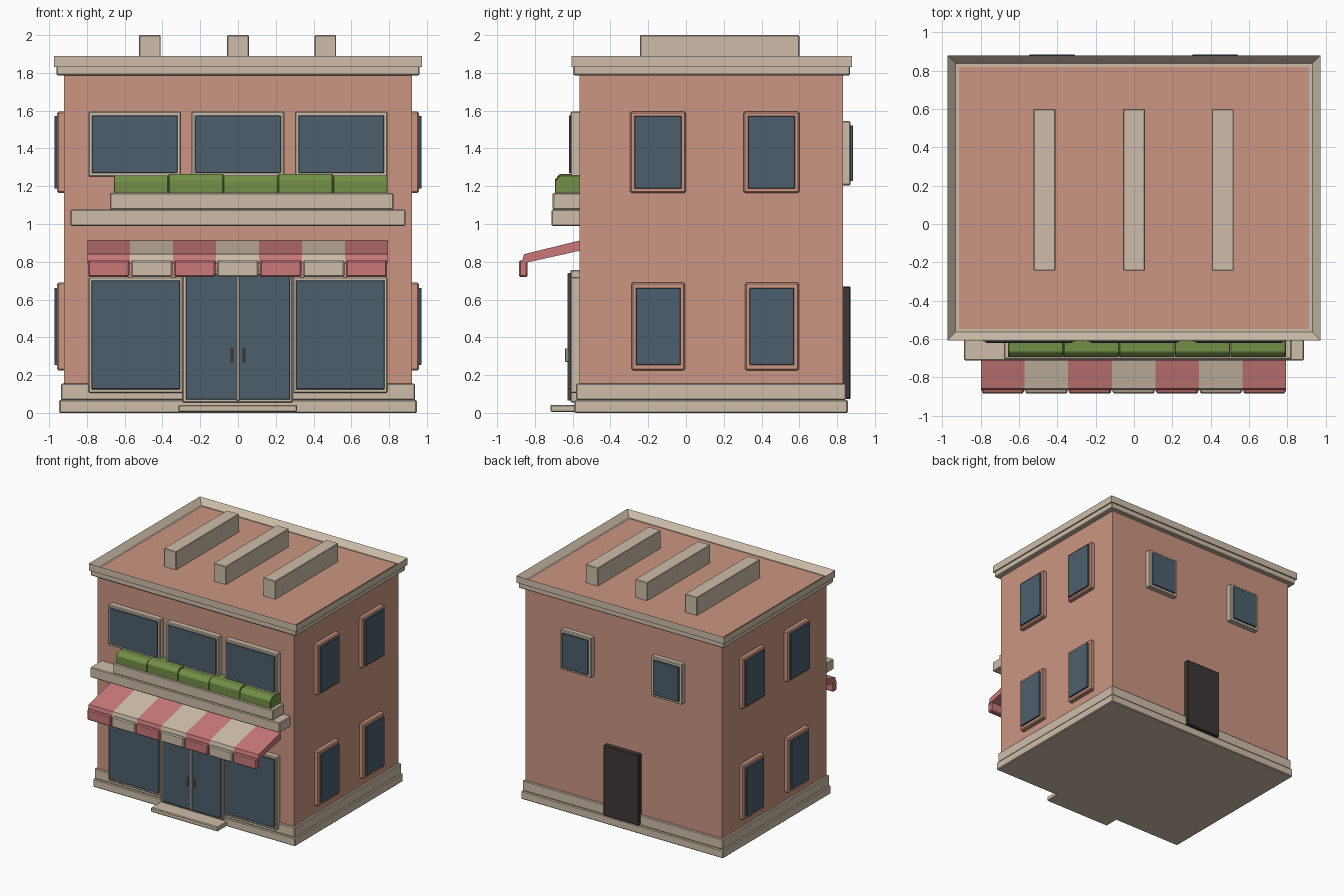
import bpy
import bmesh

if "Cube" in bpy.data.objects:
    bpy.data.objects.remove(bpy.data.objects["Cube"])


def material(name, r, g, b):
    def lin(c):
        c /= 255
        return c / 12.92 if c <= 0.04045 else ((c + 0.055) / 1.055) ** 2.4
    m = bpy.data.materials.new(name)
    m.diffuse_color = (lin(r), lin(g), lin(b), 1)
    m.use_nodes = True
    m.node_tree.nodes["Principled BSDF"].inputs["Base Color"].default_value = m.diffuse_color
    return m


BRICK = material("brick", 204, 150, 130)
STONE = material("stone", 206, 190, 170)
GLASS = material("glass", 77, 95, 109)
RED = material("awning_red", 202, 121, 122)
GREEN = material("hedge_green", 115, 143, 71)
DARK = material("dark_door", 64, 55, 55)
METAL = material("handle_metal", 150, 138, 124)


def finish(name, bm, mat, bevel):
    bmesh.ops.recalc_face_normals(bm, faces=bm.faces)
    me = bpy.data.meshes.new(name)
    bm.to_mesh(me)
    bm.free()
    ob = bpy.data.objects.new(name, me)
    bpy.context.collection.objects.link(ob)
    me.materials.append(mat)
    if bevel:
        mod = ob.modifiers.new("soft_edge", 'BEVEL')
        mod.width = bevel
        mod.segments = 1
    return ob


def box_mesh(x, y, z):
    bm = bmesh.new()
    bmesh.ops.create_cube(bm, size=1)
    for v in bm.verts:
        for i, (lo, hi) in enumerate((x, y, z)):
            v.co[i] = lo if v.co[i] < 0 else hi
    return bm


def box(name, x, y, z, mat, bevel=0.006):
    return finish(name, box_mesh(x, y, z), mat, bevel)


def extrude_x(name, profile, x0, x1, mat, bevel=0.005):
    """Sweep a (y, z) profile from x0 to x1."""
    bm = bmesh.new()
    f = bm.faces.new([bm.verts.new((x0, y, z)) for y, z in profile])
    ext = bmesh.ops.extrude_face_region(bm, geom=[f])["geom"]
    for v in ext:
        if isinstance(v, bmesh.types.BMVert):
            v.co.x = x1
    return finish(name, bm, mat, bevel)


# Walls and stepped plinth
box("walls", (-0.92, 0.92), (-0.565, 0.83), (0.03, 1.82), BRICK, 0)
box("plinth_lower", (-0.947, 0.947), (-0.59, 0.857), (0, 0.068), STONE)
box("plinth_upper", (-0.938, 0.938), (-0.582, 0.847), (0.068, 0.155), STONE)
box("door_step", (-0.315, 0.312), (-0.717, -0.57), (0.004, 0.043), STONE)

# Cornice, parapet and recessed roof
box("cornice", (-0.962, 0.962), (-0.597, 0.868), (1.787, 1.838), STONE)
bm = box_mesh((-0.973, 0.973), (-0.607, 0.88), (1.832, 1.89))
top = max(bm.faces, key=lambda f: f.calc_center_median().z)
bmesh.ops.inset_individual(bm, faces=[top], thickness=0.06, depth=0)
for v in top.verts:
    v.co.z -= 0.048
finish("parapet", bm, STONE, 0)
box("roof_deck", (-0.913, 0.913), (-0.547, 0.82), (1.836, 1.847), BRICK, 0)
for cx in (-0.467, 0, 0.463):
    box("roof_beam", (cx - 0.057, cx + 0.057), (-0.243, 0.6), (1.84, 2.0), STONE, 0.004)

# Front windows on both storeys
for cx in (-0.547, 0, 0.547):
    box("upper_window_frame", (cx - 0.245, cx + 0.245), (-0.612, -0.55), (1.25, 1.595), STONE)
    box("upper_window_glass", (cx - 0.227, cx + 0.227), (-0.62, -0.6), (1.27, 1.575), GLASS, 0.003)
for cx in (-0.541, 0.541):
    box("shop_window_frame", (cx - 0.25, cx + 0.25), (-0.612, -0.55), (0.105, 0.72), STONE)
    box("shop_window_glass", (cx - 0.235, cx + 0.235), (-0.622, -0.6), (0.125, 0.702), GLASS, 0.003)

# Double entrance door
box("entrance_frame", (-0.295, 0.29), (-0.612, -0.55), (0.055, 0.757), STONE)
for s in (-1, 1):
    a, b = sorted((s * 0.006, s * 0.275))
    box("entrance_glass", (a, b), (-0.622, -0.6), (0.07, 0.737), GLASS, 0.003)
    box("entrance_handle", (s * 0.032 - 0.005, s * 0.032 + 0.005), (-0.64, -0.61),
        (0.27, 0.342), METAL, 0.002)
box("entrance_mullion", (-0.008, 0.008), (-0.628, -0.6), (0.065, 0.74), STONE, 0.003)

# Side windows, mirrored left and right
SIDE = [(-0.148, 0.148, 0.125, 1.165, 1.595, 0.022), (0.452, 0.148, 0.125, 1.165, 1.595, 0.022),
        (-0.147, 0.142, 0.118, 0.225, 0.69, 0.028), (0.455, 0.142, 0.118, 0.225, 0.69, 0.028)]
for s in (-1, 1):
    for cy, w, g, z0, z1, m in SIDE:
        box("side_window_frame", sorted((s * 0.9, s * 0.957)), (cy - w, cy + w), (z0, z1), BRICK, 0.008)
        box("side_window_glass", sorted((s * 0.94, s * 0.971)), (cy - g, cy + g),
            (z0 + m, z1 - m), GLASS, 0.003)

# Back windows and service door
for cx in (-0.427, 0.423):
    box("back_window_frame", (cx - 0.145, cx + 0.145), (0.81, 0.871), (1.205, 1.545), STONE)
    box("back_window_glass", (cx - 0.12, cx + 0.12), (0.85, 0.884), (1.228, 1.522), GLASS, 0.003)
box("service_door", (-0.165, 0.165), (0.81, 0.872), (0.073, 0.67), DARK)

# Balcony ledge, planter and clipped hedges
box("ledge", (-0.887, 0.887), (-0.712, -0.55), (0.99, 1.077), STONE)
box("planter", (-0.678, 0.823), (-0.706, -0.55), (1.077, 1.165), STONE)
for i in range(5):
    x0 = -0.657 + i * 0.29
    h = 1.265 if i % 2 else 1.257
    extrude_x("hedge", [(-0.55, 1.15), (-0.694, 1.15), (-0.694, h - 0.028),
                        (-0.668, h), (-0.55, h)], x0, x0 + 0.289, GREEN, 0.004)

# Striped awning with hanging valance
W = 1.592 / 7
for i in range(7):
    x0 = -0.798 + i * W
    mat = STONE if i % 2 else RED
    extrude_x("awning_stripe", [(-0.565, 0.912), (-0.858, 0.84), (-0.87, 0.79),
                                (-0.565, 0.858)], x0, x0 + W, mat, 0)
    box("awning_valance", (x0 + 0.004, x0 + W - 0.004), (-0.885, -0.838), (0.72, 0.808), mat, 0.008)
